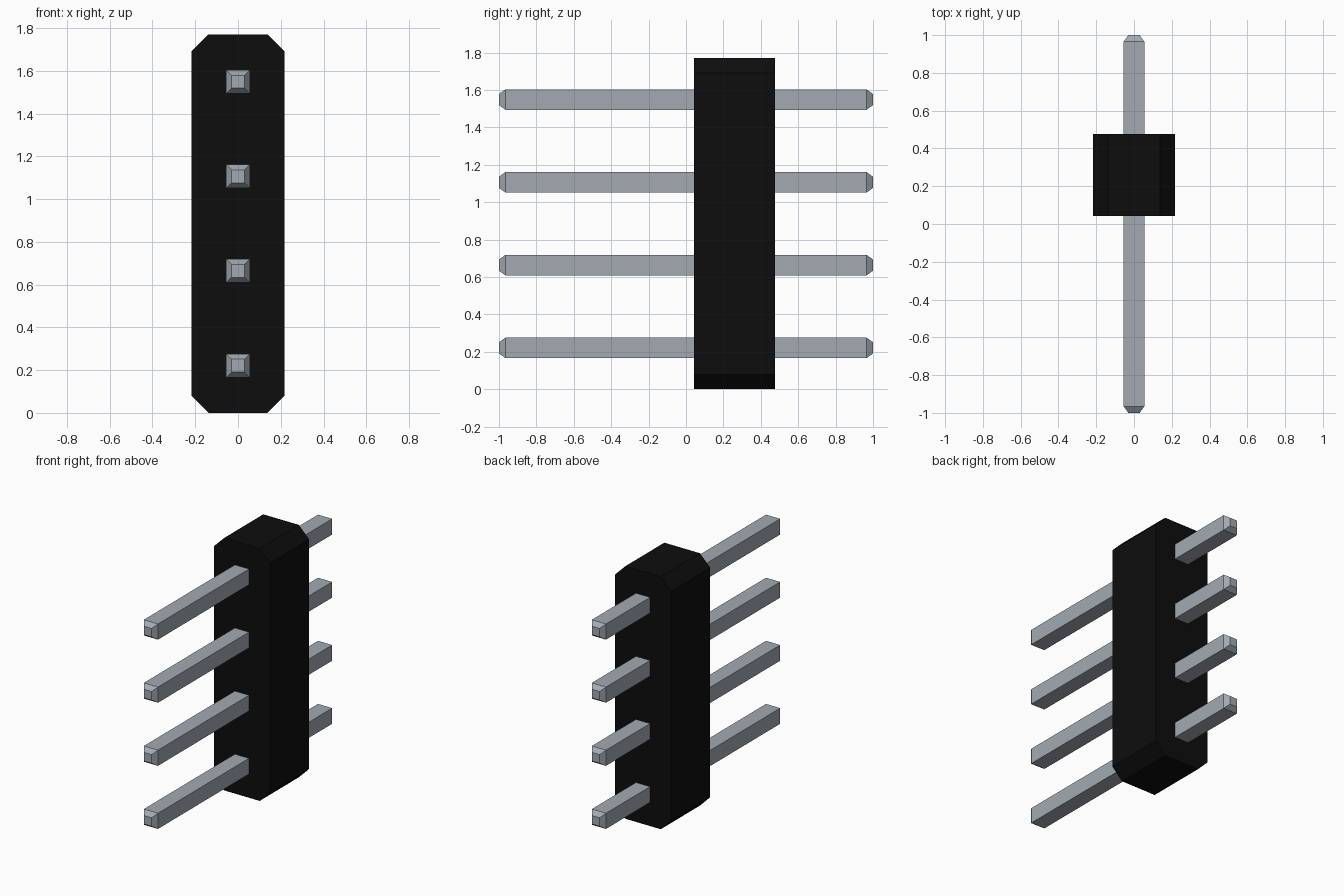
import bpy, bmesh

cube = bpy.data.objects.get("Cube")
if cube:
    bpy.data.objects.remove(cube, do_unlink=True)


def material(name, rgb, rough, metal=0.0):
    m = bpy.data.materials.new(name)
    m.use_nodes = True
    m.diffuse_color = (*rgb, 1)
    bsdf = m.node_tree.nodes["Principled BSDF"]
    bsdf.inputs["Base Color"].default_value = (*rgb, 1)
    bsdf.inputs["Roughness"].default_value = rough
    bsdf.inputs["Metallic"].default_value = metal
    return m


def loft(name, sections, mat):
    """Join equal-length xz outlines, each placed at its own y, and cap both ends."""
    bm = bmesh.new()
    rings = [[bm.verts.new((x, y, z)) for x, z in pts] for y, pts in sections]
    n = len(rings[0])
    for a, b in zip(rings, rings[1:]):
        for i in range(n):
            j = (i + 1) % n
            bm.faces.new((a[i], a[j], b[j], b[i]))
    bm.faces.new(rings[0])
    bm.faces.new(rings[-1])
    bmesh.ops.recalc_face_normals(bm, faces=bm.faces)
    me = bpy.data.meshes.new(name)
    bm.to_mesh(me)
    bm.free()
    me.materials.append(mat)
    ob = bpy.data.objects.new(name, me)
    bpy.context.collection.objects.link(ob)
    return ob


def square(h, z):
    return [(-h, z - h), (h, z - h), (h, z + h), (-h, z + h)]


black = material("black plastic", (0.004, 0.004, 0.004), 0.6)
steel = material("grey metal", (0.36, 0.40, 0.44), 0.4)

PITCH = 0.4425
COUNT = 4
W, H, C = 0.218, PITCH * COUNT, 0.08   # half width, height, corner chamfer

# Housing block with chamfered corners
outline = [(-W + C, 0), (W - C, 0), (W, C), (W, H - C),
           (W - C, H), (-W + C, H), (-W, H - C), (-W, C)]
loft("housing", [(0.043, outline), (0.477, outline)], black)

# Square pins with tapered tips at both ends
for i in range(COUNT):
    z = PITCH * (i + 0.5)
    tip, shaft = square(0.03, z), square(0.055, z)
    loft(f"pin_{i + 1}", [(-1, tip), (-0.965, shaft), (0.965, shaft), (1, tip)], steel)
